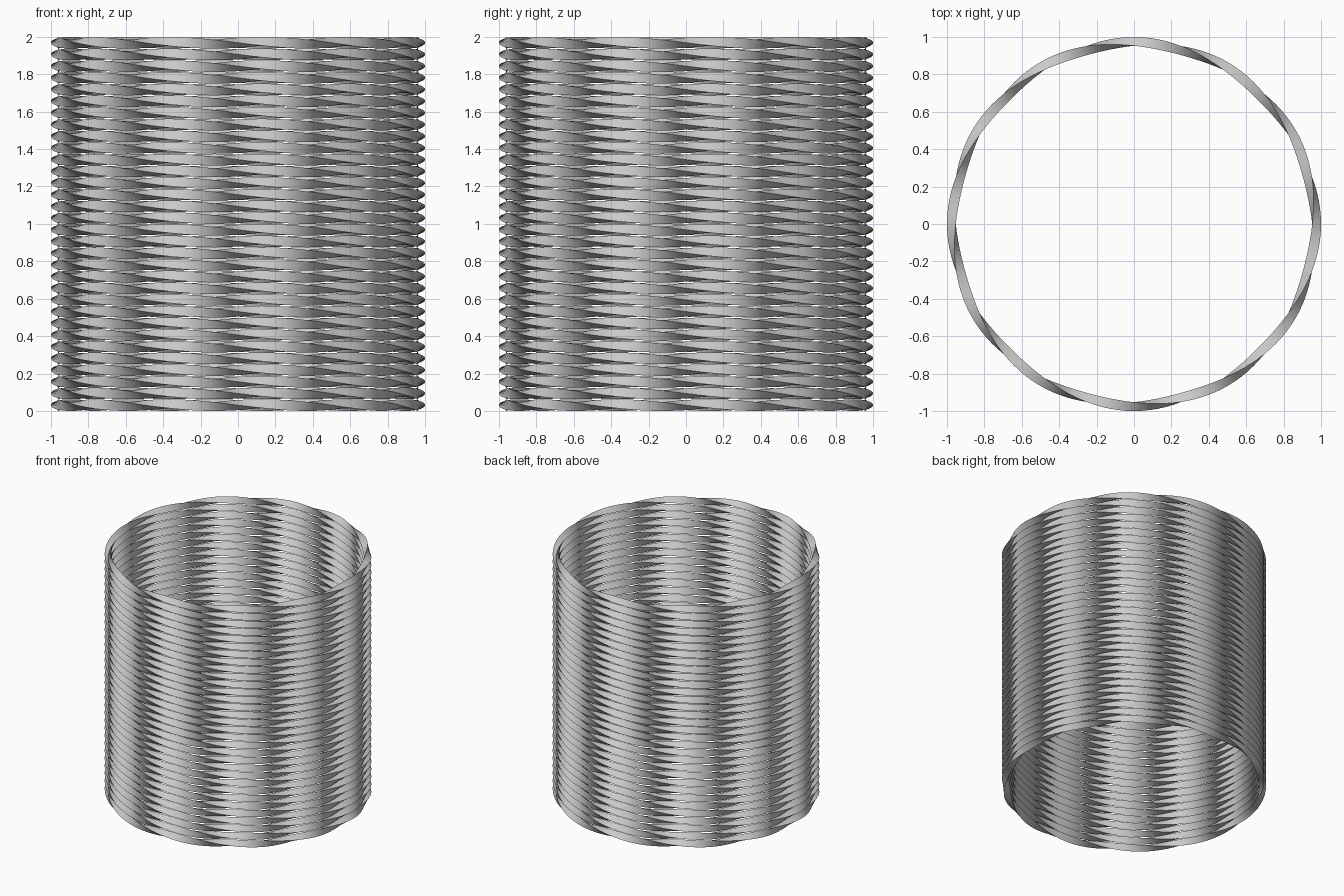
import bpy, bmesh
from math import cos, sin, pi

if "Cube" in bpy.data.objects:
    bpy.data.objects.remove(bpy.data.objects["Cube"])

RINGS = 32              # stacked rings
PITCH = 2.0 / RINGS
TUBE = PITCH / 2        # radius of the twisted section
MAJOR = 1.0 - TUBE
SIDES = 3               # sharp ridges on the section
TURNS = 4               # full twists around one ring
STEPS = 144

# One twisted ring: a triangular section swept around the circle
bm = bmesh.new()
loops = []
for i in range(STEPS):
    a = 2 * pi * i / STEPS
    loop = []
    for j in range(SIDES):
        p = 2 * pi * j / SIDES - TURNS * a
        r = MAJOR + TUBE * cos(p)
        loop.append(bm.verts.new((r * cos(a), r * sin(a), TUBE + TUBE * sin(p))))
    loops.append(loop)
for i in range(STEPS):
    here, there = loops[i], loops[(i + 1) % STEPS]
    for j in range(SIDES):
        k = (j + 1) % SIDES
        bm.faces.new((here[j], there[j], there[k], here[k]))
bmesh.ops.recalc_face_normals(bm, faces=bm.faces)
mesh = bpy.data.meshes.new("twisted_ring_wall")
bm.to_mesh(mesh)
bm.free()

wall = bpy.data.objects.new("twisted_ring_wall", mesh)
bpy.context.collection.objects.link(wall)
bpy.context.view_layer.objects.active = wall
wall.select_set(True)
bpy.ops.object.shade_smooth_by_angle(angle=0.6)

# Stack the rings into an open cylinder
stack = wall.modifiers.new("stack", 'ARRAY')
stack.count = RINGS
stack.use_relative_offset = False
stack.use_constant_offset = True
stack.constant_offset_displace = (0, 0, PITCH)
